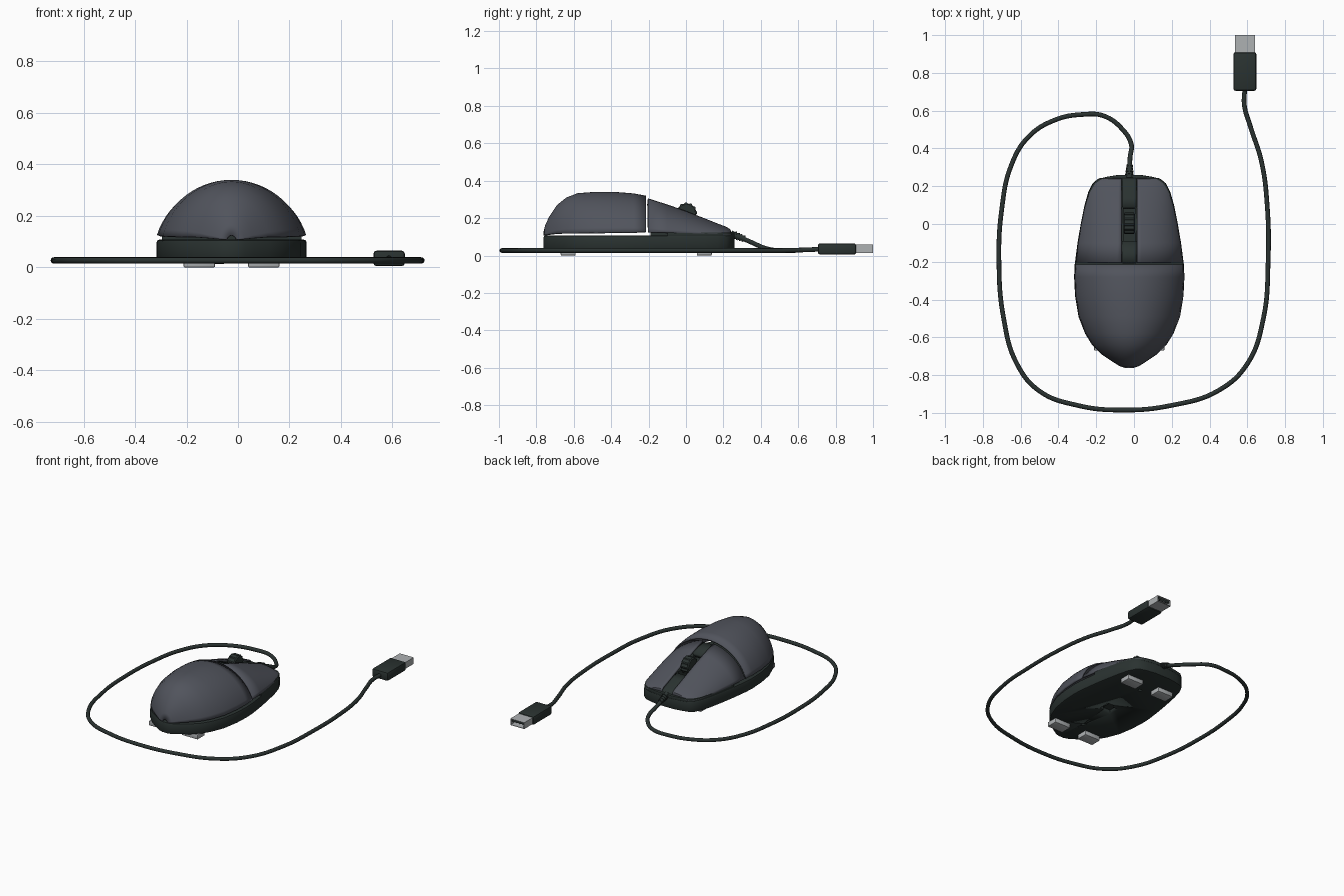
import bpy, bmesh, math
from mathutils import Vector

if "Cube" in bpy.data.objects:
    bpy.data.objects.remove(bpy.data.objects["Cube"])

CX = -0.025          # centre line of the mouse body
ARC = math.radians(73)


def material(name, col):
    m = bpy.data.materials.new(name)
    m.diffuse_color = (*col, 1)
    m.use_nodes = True
    m.node_tree.nodes["Principled BSDF"].inputs["Base Color"].default_value = m.diffuse_color
    return m


SHELL = material("slate grey", (0.082, 0.088, 0.108))
DARK = material("dark green black", (0.023, 0.032, 0.030))
METAL = material("light grey", (0.42, 0.44, 0.45))

# Stations along the body: y, half width, top height
REAR = [(-.762, .02, .125), (-.752, .05, .165), (-.73, .085, .21), (-.69, .145, .27),
        (-.64, .195, .31), (-.58, .232, .333), (-.49, .267, .34), (-.38, .285, .34),
        (-.28, .29, .332), (-.215, .287, .32)]
FRONT = [(-.203, .283, .308), (-.1, .272, .275), (0, .255, .24), (.1, .235, .2),
         (.17, .215, .172), (.215, .192, .155), (.238, .165, .14), (.244, .155, .12)]


def interp(table, y, k):
    for a, b in zip(table, table[1:]):
        if y <= b[0]:
            t = max(0, (y - a[0]) / (b[0] - a[0]))
            return a[k] + (b[k] - a[k]) * t
    return table[-1][k]


def rim(y):
    return interp([(-.762, .108), (-.7, .118), (-.2, .127), (.244, .113)], y, 1)


def finish(name, bm, mat, angle=35):
    me = bpy.data.meshes.new(name)
    bmesh.ops.recalc_face_normals(bm, faces=bm.faces)
    bm.to_mesh(me)
    bm.free()
    ob = bpy.data.objects.new(name, me)
    bpy.context.collection.objects.link(ob)
    me.materials.append(mat)
    bpy.ops.object.select_all(action='DESELECT')
    ob.select_set(True)
    bpy.context.view_layer.objects.active = ob
    if angle:
        bpy.ops.object.shade_smooth_by_angle(angle=math.radians(angle))
    return ob


def box(name, lo, hi, mat, bevel=0):
    bm = bmesh.new()
    bmesh.ops.create_cube(bm, size=1)
    for v in bm.verts:
        v.co = Vector([(a + b) / 2 + c * (b - a) for a, b, c in zip(lo, hi, v.co)])
    if bevel:
        bmesh.ops.bevel(bm, geom=bm.edges[:], offset=bevel, segments=2, affect='EDGES', profile=.5)
    return finish(name, bm, mat)


def arc_skin(name, stations, u0, u1, n, mat, thick, drop=0):
    """Loft an arched skin; u0 and u1 give the x limits of each station from its half width."""
    bm = bmesh.new()
    rows = []
    for y, w, top in stations:
        row = []
        a0, a1 = [math.asin(max(-1, min(1, u(w) / w)) * math.sin(ARC)) for u in (u0, u1)]
        for i in range(n + 1):
            t = a0 + (a1 - a0) * i / n
            x = w * math.sin(t) / math.sin(ARC)
            f = (math.cos(t) - math.cos(ARC)) / (1 - math.cos(ARC))
            row.append(bm.verts.new((CX + x, y, rim(y) + (top - rim(y)) * f - drop)))
        rows.append(row)
    for a, b in zip(rows, rows[1:]):
        for i in range(n):
            bm.faces.new((a[i], a[i + 1], b[i + 1], b[i]))
    bm.normal_update()
    flip = sum(f.normal.z for f in bm.faces) < 0
    ob = finish(name, bm, mat)
    # Skin grows inwards, whichever way its normals settled
    up = sum(p.normal.z for p in ob.data.polygons) > 0
    s = ob.modifiers.new("thickness", 'SOLIDIFY')
    s.thickness = thick
    s.offset = -1 if up else 1
    return ob


def slab(name, outline, z0, z1, bevel, mat):
    bm = bmesh.new()
    pts = [(CX + w, y) for y, w in outline] + [(CX - w, y) for y, w in reversed(outline)]
    f = bm.faces.new([bm.verts.new((x, y, z0)) for x, y in pts])
    ext = bmesh.ops.extrude_face_region(bm, geom=[f])
    for v in ext['geom']:
        if isinstance(v, bmesh.types.BMVert):
            v.co.z = z1
    bmesh.ops.recalc_face_normals(bm, faces=bm.faces)
    edges = [e for e in bm.edges if abs(e.verts[0].co.z - e.verts[1].co.z) < 1e-6]
    bmesh.ops.bevel(bm, geom=edges, offset=bevel, segments=2, affect='EDGES', profile=.5)
    return finish(name, bm, mat)


def rod(name, p, q, r0, r1, mat, seg=24):
    bm = bmesh.new()
    p, q = Vector(p), Vector(q)
    d = q - p
    bmesh.ops.create_cone(bm, cap_ends=True, segments=seg, radius1=r0, radius2=r1, depth=d.length)
    bm.transform(d.to_track_quat('Z', 'Y').to_matrix().to_4x4())
    bmesh.ops.translate(bm, verts=bm.verts, vec=(p + q) / 2)
    return finish(name, bm, mat)


# Upper shell: palm rest and two buttons
arc_skin("palm_shell", REAR, lambda w: -w, lambda w: w, 28, SHELL, .012)
arc_skin("right_button", FRONT, lambda w: .041, lambda w: w, 14, SHELL, .012)
arc_skin("left_button", FRONT, lambda w: -w, lambda w: -.041, 14, SHELL, .012)


# Recessed centre strip in two pieces, with the wheel well between
def strip(name, ys):
    st = [(y, interp(FRONT, y, 1), interp(FRONT, y, 2)) for y in ys]
    arc_skin(name, st, lambda w: -.038, lambda w: .038, 6, DARK, .03, .008)


strip("rear_strip", (-.2, -.15, -.09))
strip("front_strip", (.09, .14, .17, .215, .238, .25))
box("wheel_well", (CX - .04, -.19, .1), (CX + .04, .235, .128), DARK)
for s in (-1, 1):
    box("wheel_mount", (CX + s * .035 - .005, -.09, .12), (CX + s * .035 + .005, .09, .195), DARK)

# Ribbed scroll wheel
bm = bmesh.new()
N = 48
rings = []
for x, ribbed in ((-.03, 0), (-.024, 1), (.024, 1), (.03, 0)):
    ring = []
    for i in range(N):
        r = (.057 if i % 4 < 2 else .052) if ribbed else .047
        a = 2 * math.pi * i / N
        ring.append(bm.verts.new((CX + x, .003 + r * math.cos(a), .226 + r * math.sin(a))))
    rings.append(ring)
for a, b in zip(rings, rings[1:]):
    for i in range(N):
        j = (i + 1) % N
        bm.faces.new((a[i], a[j], b[j], b[i]))
bm.faces.new(rings[0])
bm.faces.new(rings[-1])
finish("scroll_wheel", bm, DARK, 20)

# Base with sensor opening and screw holes, and the raised front rim
outline = [(y, w + .002) for y, w, _ in REAR + FRONT[1:-1]] + [(.25, .12), (.26, .06)]
base = slab("base", outline, .03, .108, .012, DARK)
cutters = [box("sensor_cutter", (CX - .05, -.33, .0), (CX + .02, -.25, .06), DARK),
           box("sensor_notch_cutter", (CX - .01, -.31, .0), (CX + .05, -.23, .05), DARK)]
cutters += [rod("screw_cutter", (CX, y, 0), (CX, y, .045), .012, .012, DARK, 16) for y in (.03, -.54)]
for c in cutters:
    c.hide_render = True
    c.hide_viewport = False
    c.display_type = 'WIRE'
    m = base.modifiers.new("cut", 'BOOLEAN')
    m.operation = 'DIFFERENCE'
    m.object = c
    m.solver = 'EXACT'
bpy.context.view_layer.objects.active = base
for m in list(base.modifiers):
    if m.type == 'BOOLEAN':
        bpy.ops.object.select_all(action='DESELECT')
        base.select_set(True)
        bpy.ops.object.modifier_apply(modifier=m.name)
for c in cutters:
    bpy.data.objects.remove(c)
slab("front_rim", [(y, w - .003) for y, w in outline if y > -.205], .1, .123, .004, DARK)

# Glide feet
for x in (-.125, .125):
    for y in (-.63, .098):
        box("foot", (CX + x - .061, y - .04, 0), (CX + x + .061, y + .04, .034), METAL, .005)

# Cable with ribbed strain relief
P, Q = Vector((CX, .24, .115)), Vector((CX + .002, .315, .088))
rod("strain_relief", P, Q, .019, .014, DARK)
for i in range(4):
    c = P.lerp(Q, .3 + .2 * i)
    d = (Q - P).normalized() * .004
    rod("relief_ring", c - d, c + d, .022 - .0015 * i, .022 - .0015 * i, DARK)

Z = .027
path = [(CX, .29, .097), (-.02, .36, .066), (-.014, .42, .04), (-.06, .5, .026), (-.16, .572, Z),
        (-.27, .58, Z), (-.42, .55, Z), (-.56, .46, Z), (-.65, .31, Z), (-.7, .08, Z),
        (-.715, -.2, Z), (-.69, -.5, Z), (-.62, -.74, Z), (-.5, -.885, Z), (-.3, -.96, Z),
        (-.07, -.985, Z), (.2, -.96, Z), (.45, -.88, Z), (.6, -.74, Z), (.685, -.5, Z),
        (.71, -.2, Z), (.705, .1, Z), (.675, .33, Z), (.615, .52, Z), (.584, .63, .03), (.587, .72, .034)]
cu = bpy.data.curves.new("cable", 'CURVE')
cu.dimensions = '3D'
cu.bevel_depth = .0125
cu.bevel_resolution = 3
cu.resolution_u = 8
sp = cu.splines.new('BEZIER')
sp.bezier_points.add(len(path) - 1)
for b, p in zip(sp.bezier_points, path):
    b.co = p
    b.handle_left_type = b.handle_right_type = 'AUTO'
cu.materials.append(DARK)
bpy.context.collection.objects.link(bpy.data.objects.new("cable", cu))

# Plug: grip, hollow metal sleeve and contact tongue
box("plug_grip", (.526, .705, .005), (.648, .91, .065), DARK, .012)
bm = bmesh.new()
bmesh.ops.create_cube(bm, size=1)
for v in bm.verts:
    v.co = (.587 + v.co.x * .106, .95 + v.co.y * .1, .036 + v.co.z * .044)
end = [f for f in bm.faces if f.calc_center_median().y > .99]
bmesh.ops.inset_individual(bm, faces=end, thickness=.005)
inner = bmesh.ops.extrude_discrete_faces(bm, faces=end)['faces']
bmesh.ops.translate(bm, verts=inner[0].verts[:], vec=(0, -.08, 0))
finish("plug_sleeve", bm, METAL, 0)
box("plug_tongue", (.541, .915, .038), (.633, .992, .052), DARK)
for i in range(4):
    x = .551 + i * .024
    box("contact", (x - .006, .93, .035), (x + .006, .99, .0385), METAL)
